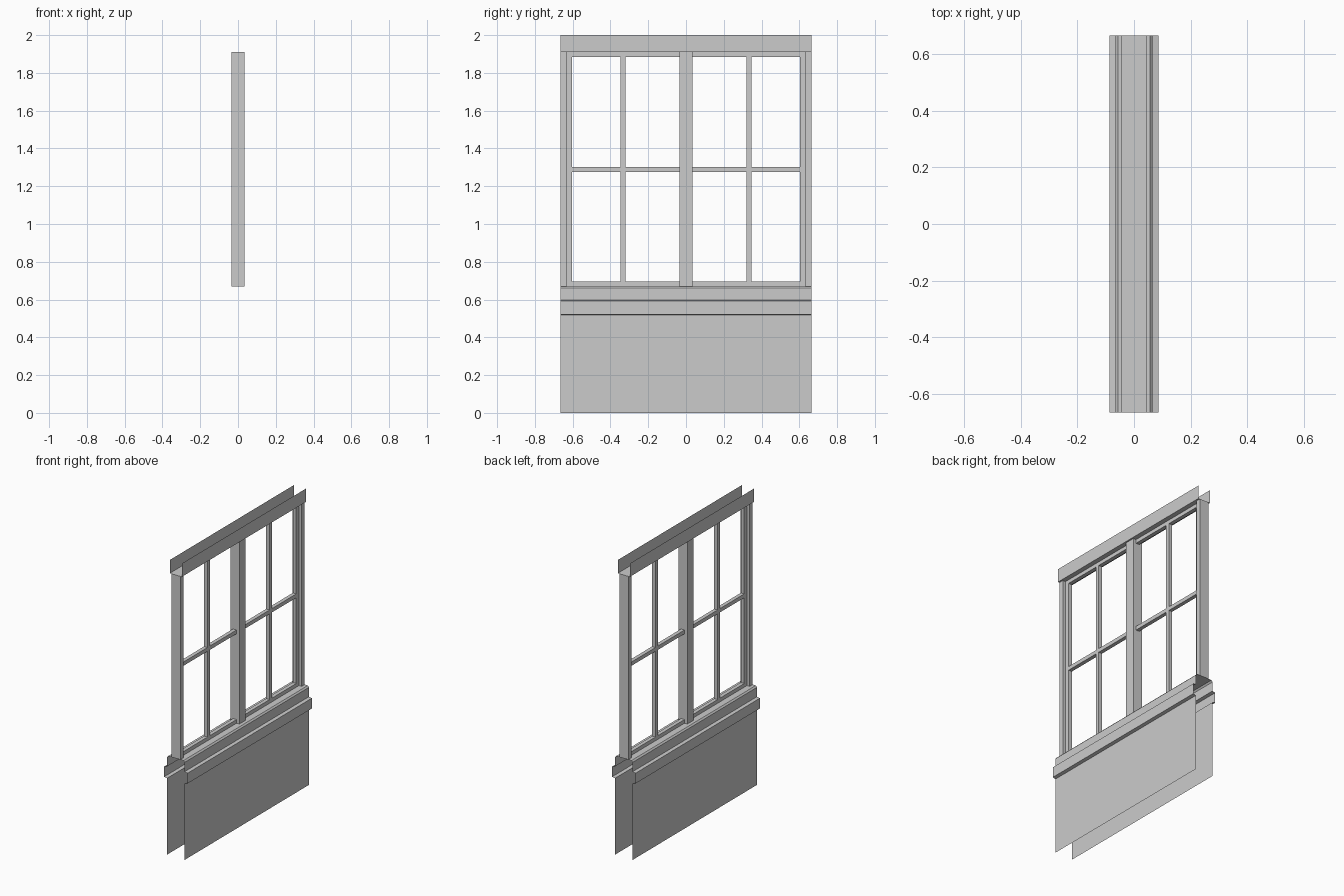
import bpy
import bmesh

cube = bpy.data.objects.get("Cube")
if cube:
    bpy.data.objects.remove(cube, do_unlink=True)

HALF = 0.665                       # half length of the wall panel
SILL, HEAD = 0.67, 1.91            # bottom and top of the window opening
POST = 0.034                       # half width of the posts
BAR = 0.013                        # half thickness of the glazing bars

grey = bpy.data.materials.new("plain_grey")
grey.use_nodes = True
colour = (0.6, 0.6, 0.6, 1)
grey.diffuse_color = colour
grey.node_tree.nodes["Principled BSDF"].inputs["Base Color"].default_value = colour


def finish(name, bm):
    mesh = bpy.data.meshes.new(name)
    bm.to_mesh(mesh)
    bm.free()
    mesh.materials.append(grey)
    obj = bpy.data.objects.new(name, mesh)
    bpy.context.collection.objects.link(obj)
    return obj


def box(name, x, y, z):
    """Box between the given (low, high) limits."""
    bm = bmesh.new()
    bmesh.ops.create_cube(bm, size=1)
    for v in bm.verts:
        v.co = [lim[0] if c < 0 else lim[1] for c, lim in zip(v.co, (x, y, z))]
    return finish(name, bm)


def sheet(name, half_profile):
    """Open-ended shell: half profile (x, z) mirrored and run along y."""
    profile = half_profile + [(-x, z) for x, z in reversed(half_profile)]
    bm = bmesh.new()
    rows = [[bm.verts.new((x, y, z)) for x, z in profile] for y in (-HALF, HALF)]
    for i in range(len(profile) - 1):
        bm.faces.new((rows[0][i], rows[1][i], rows[1][i + 1], rows[0][i + 1]))
    bm.normal_update()
    return bm


# Lower wall with moulded rail and chamfered sill
finish("lower_wall", sheet("lower_wall", [
    (0.066, 0), (0.066, 0.517), (0.087, 0.522), (0.087, 0.592),
    (0.066, 0.597), (0.066, 0.66), (0.057, SILL)]))

# Head trim, an open channel; faces turned outward
head = sheet("head_trim", [(0.045, 2.0), (0.045, HEAD)])
bmesh.ops.reverse_faces(head, faces=head.faces)
finish("head_trim", head)

# Posts
box("centre_post", (-POST, POST), (-POST, POST), (SILL, HEAD))
for side, label in ((1, "back"), (-1, "front")):
    def span(a, b):
        return tuple(sorted((side * a, side * b)))

    inner = HALF - 0.032
    box(label + "_post", (-POST, POST), span(inner, HALF), (SILL, HEAD))

    # Sash stile, rails and glazing bars
    thick = (-BAR, BAR)
    box(label + "_sash_stile", thick, span(inner - 0.029, inner), (SILL, HEAD))
    middle = HALF / 2
    box(label + "_upright_bar", thick, span(middle - BAR, middle + BAR), (SILL, HEAD))
    for part, low, high in (("bottom_rail", SILL, SILL + 0.025),
                            ("cross_bar", 1.275, 1.301),
                            ("top_rail", HEAD - 0.025, HEAD)):
        box(f"{label}_{part}", thick, span(POST, inner), (low, high))
